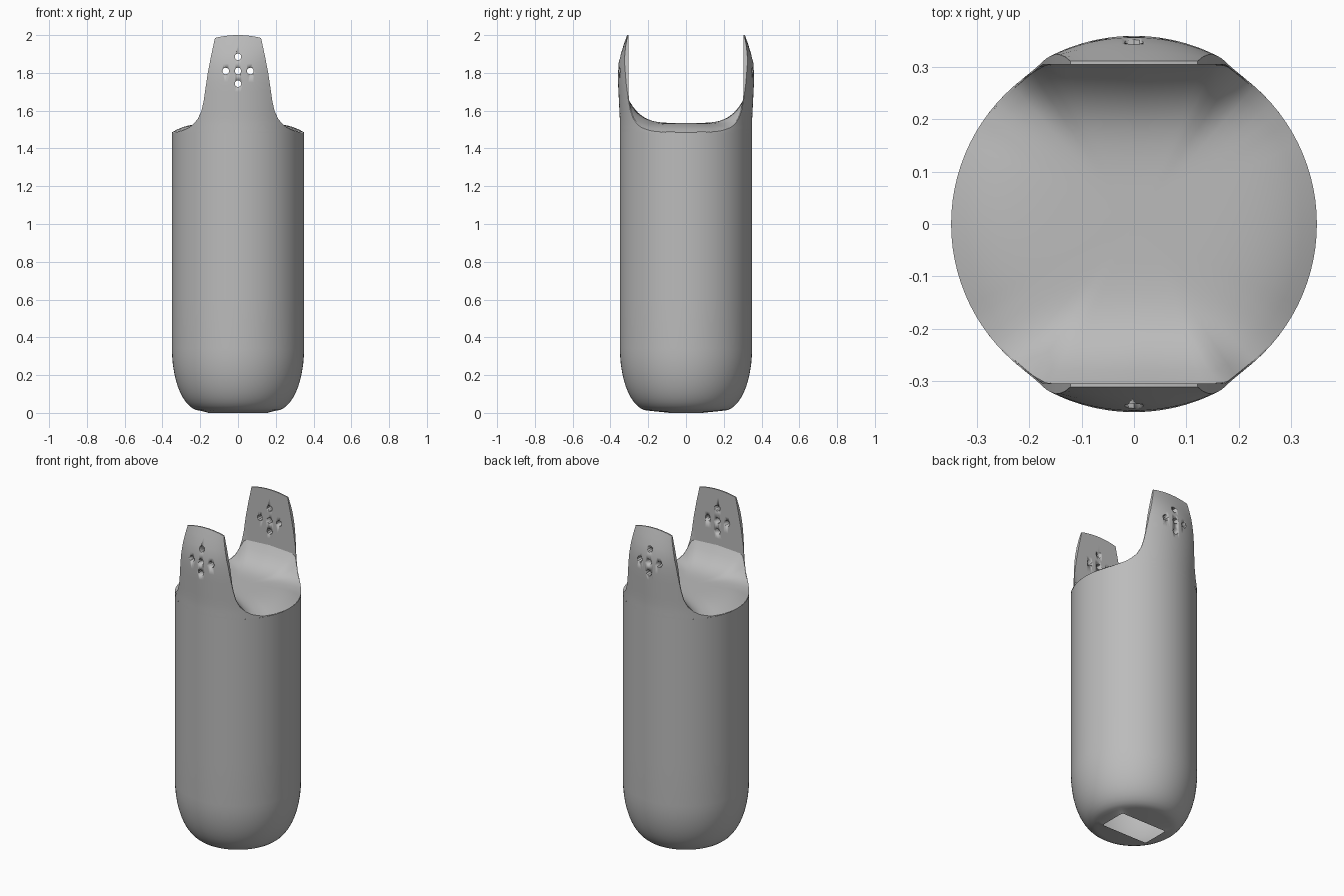
import bpy, bmesh, math
from mathutils import Matrix, Vector

if "Cube" in bpy.data.objects:
    bpy.data.objects.remove(bpy.data.objects["Cube"])

R, RIM, INNER = 0.35, 1.485, 0.305
SEG = 96

grey = bpy.data.materials.new("plain_grey")
grey.use_nodes = True
grey.diffuse_color = (0.5, 0.5, 0.5, 1)
grey.node_tree.nodes["Principled BSDF"].inputs["Base Color"].default_value = (0.5, 0.5, 0.5, 1)


def lerp_table(table, v):
    for (a, p), (b, q) in zip(table, table[1:]):
        if v <= b:
            return p + (q - p) * max(0, (v - a) / (b - a))
    return table[-1][1]


def finish(bm, name, angle=35):
    bmesh.ops.recalc_face_normals(bm, faces=bm.faces)
    mesh = bpy.data.meshes.new(name)
    bm.to_mesh(mesh)
    bm.free()
    mesh.materials.append(grey)
    obj = bpy.data.objects.new(name, mesh)
    bpy.context.collection.objects.link(obj)
    bpy.ops.object.select_all(action="DESELECT")
    obj.select_set(True)
    bpy.context.view_layer.objects.active = obj
    bpy.ops.object.shade_smooth_by_angle(angle=math.radians(angle))
    return obj


def skin(bm, rows, closed=False):
    """Join rows of vertices with quads."""
    for low, high in zip(rows, rows[1:]):
        n = len(low)
        for i in range(n if closed else n - 1):
            j = (i + 1) % n
            bm.faces.new((low[i], low[j], high[j], high[i]))


angles = [2 * math.pi * i / SEG for i in range(SEG)]

# Body: round wall, curved shoulder, rectangular opening underneath
bm = bmesh.new()
profile = [(R, RIM), (R, 1.0), (R, 0.6)]
for k in range(13):
    a = math.pi / 2 * k / 12
    profile.append((0.2 + 0.15 * math.cos(a), 0.012 + 0.33 * (1 - math.sin(a))))
rows = [[bm.verts.new((r * math.cos(a), r * math.sin(a), z)) for a in angles]
        for r, z in profile]
opening = []
for a in angles:
    c, s = math.cos(a), math.sin(a)
    r = min(0.155 / max(abs(c), 1e-6), 0.085 / max(abs(s), 1e-6))
    opening.append(bm.verts.new((r * c, r * s, 0)))
rows.append(opening)
skin(bm, rows, closed=True)
finish(bm, "body_shell", 50)

# Half width of a tab at each height
WIDTH = [(RIM, 0.335), (1.492, 0.3), (1.51, 0.26), (1.53, 0.235), (1.56, 0.21),
         (1.6, 0.193), (1.65, 0.182), (1.8, 0.16), (1.9, 0.142), (2.0, 0.122)]


def outer_y(x, z):
    bulge = 0.01 * max(0, min(1, (z - 1.55) / 0.2))
    y = math.sqrt(R * R - x * x) + bulge
    if z > 1.83:
        y += (0.312 - y) * ((z - 1.83) / 0.17) ** 1.3
    return y


def make_tab(name, side):
    bm = bmesh.new()
    heights = [z for z, _ in WIDTH[:7]] + [1.7, 1.75, 1.8, 1.85, 1.9, 1.95, 2.0]
    n = 24
    fronts, backs = [], []
    for z in heights:
        w = lerp_table(WIDTH, z)
        f, b = [], []
        for i in range(n + 1):
            t = 2 * i / n - 1
            x, y = t * w, outer_y(t * w, z)
            zz = z - 0.015 * t * t * max(0, (z - 1.8) / 0.2)
            f.append(bm.verts.new((x, side * y, zz)))
            b.append(bm.verts.new((x, side * min(INNER, y - 0.004), zz)))
        fronts.append(f)
        backs.append(b)
    skin(bm, fronts)
    skin(bm, backs)
    skin(bm, [fronts[0], backs[0]])
    skin(bm, [fronts[-1], backs[-1]])
    for e in (0, -1):
        skin(bm, [[r[e] for r in fronts], [r[e] for r in backs]])
    tab = finish(bm, name)

    # Five small holes through the tab
    bm = bmesh.new()
    for x, z in [(-0.065, 1.81), (0, 1.81), (0.065, 1.81), (0, 1.743), (0, 1.885)]:
        place = Matrix.Translation((x, side * 0.33, z)) @ Matrix.Rotation(math.pi / 2, 4, "X")
        bmesh.ops.create_cone(bm, cap_ends=True, segments=10, radius1=0.018,
                              radius2=0.018, depth=0.2, matrix=place)
    cutter = finish(bm, name + "_hole_cutter")
    cutter.hide_render = True
    cutter.hide_viewport = True
    cut = tab.modifiers.new("holes", "BOOLEAN")
    cut.operation = "DIFFERENCE"
    cut.solver = "EXACT"
    cut.object = cutter


make_tab("front_tab", -1)
make_tab("back_tab", 1)

# Inner cover: saddle that falls to the side rims and sweeps up to the tabs
RISE = [(0, 1.66), (0.17, 1.65), (0.185, 1.62), (0.193, 1.6), (0.21, 1.56),
        (0.235, 1.53), (0.26, 1.51), (0.3, 1.492), (R, RIM)]
bm = bmesh.new()
rows = []
for k in range(1, 13):
    s = k / 12
    ring = []
    for a in angles:
        x, y = R * math.cos(a), R * math.sin(a)
        edge = lerp_table(RISE, abs(x))
        if abs(y) > INNER:
            y = math.copysign(INNER, y)
        ring.append(bm.verts.new((s * x, s * y, 1.535 + (edge - 1.535) * s ** 4.5)))
    rows.append(ring)
skin(bm, rows, closed=True)
centre = bm.verts.new((0, 0, 1.535))
for i in range(SEG):
    bm.faces.new((centre, rows[0][i], rows[0][(i + 1) % SEG]))
finish(bm, "inner_cover", 60)

# Small pointed fins at the foot of each tab
bm = bmesh.new()
for sx in (-1, 1):
    for sy in (-1, 1):
        tip, out, mid, top = [bm.verts.new(Vector((sx * x, sy * y, z))) for x, y, z in
                              [(0.14, 0.248, 1.575), (0.182, 0.295, 1.57),
                               (0.147, 0.3, 1.59), (0.172, 0.298, 1.62)]]
        for tri in ((tip, out, mid), (tip, out, top), (tip, mid, top), (out, mid, top)):
            bm.faces.new(tri)
finish(bm, "corner_fins")
